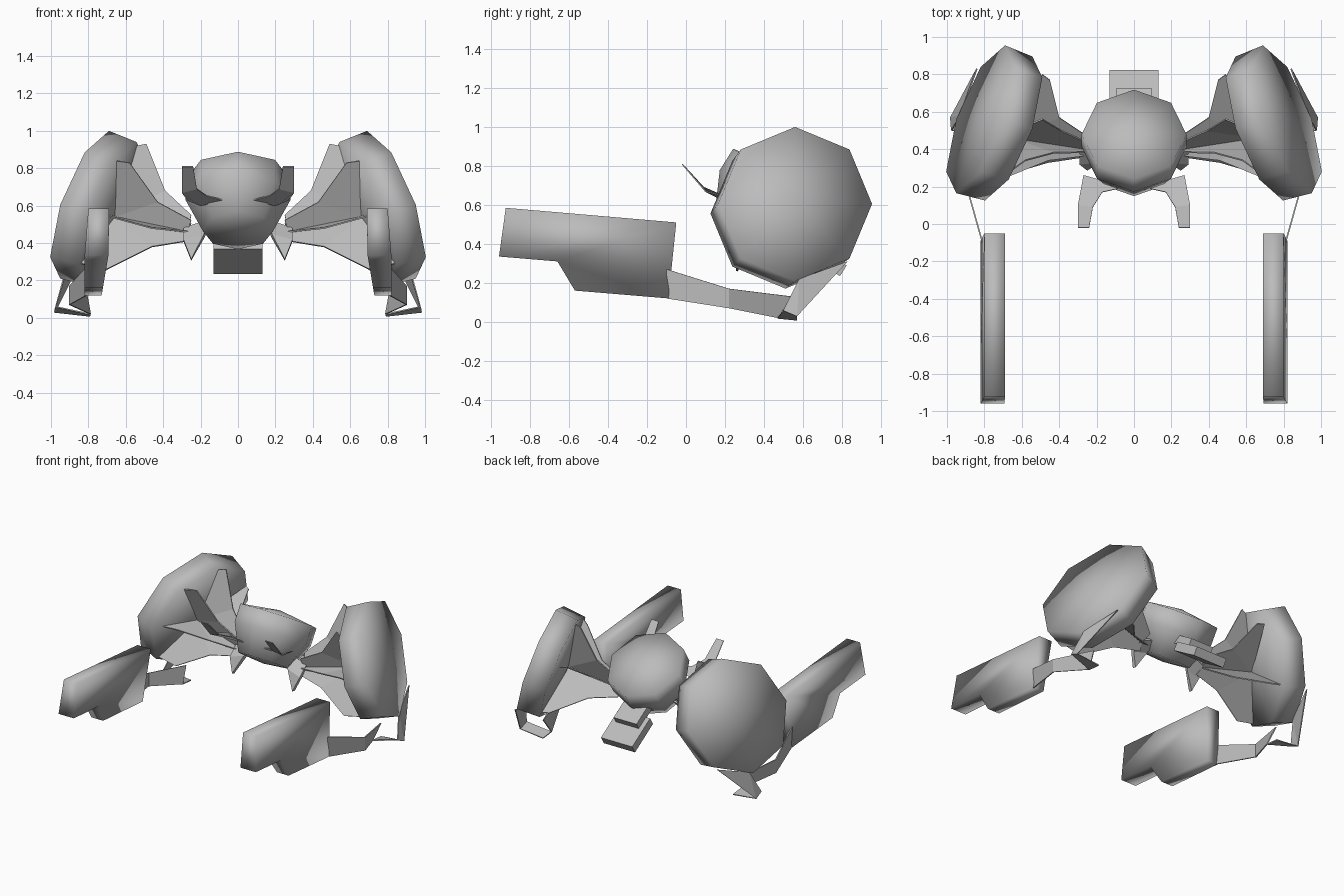
import bpy, bmesh, math
from mathutils import Vector

if "Cube" in bpy.data.objects:
    bpy.data.objects.remove(bpy.data.objects["Cube"])

grey = bpy.data.materials.new("hull grey")
grey.use_nodes = True
grey.diffuse_color = (0.5, 0.5, 0.5, 1)
grey.node_tree.nodes["Principled BSDF"].inputs["Base Color"].default_value = (0.5, 0.5, 0.5, 1)


def finish(name, bm, mirror=True, smooth=False, thick=0):
    bmesh.ops.recalc_face_normals(bm, faces=bm.faces)
    for face in bm.faces:
        face.smooth = smooth
    mesh = bpy.data.meshes.new(name)
    bm.to_mesh(mesh)
    bm.free()
    mesh.materials.append(grey)
    ob = bpy.data.objects.new(name, mesh)
    bpy.context.collection.objects.link(ob)
    if thick:
        mod = ob.modifiers.new("thickness", 'SOLIDIFY')
        mod.thickness, mod.offset = thick, 0
    if mirror:
        ob.modifiers.new("other side", 'MIRROR')


def plate(name, points, faces, thick=0.008):
    bm = bmesh.new()
    verts = [bm.verts.new(p) for p in points]
    for face in faces:
        bm.faces.new([verts[i] for i in face])
    finish(name, bm, thick=thick)


def lathe(bm, rings, place):
    """Octagonal shell from (radius, depth) rings; zero radius is a pole."""
    loops = []
    for r, d in rings:
        n = 8 if r else 1
        loops.append([bm.verts.new(place(r * math.cos(i * math.pi / 4),
                                         r * math.sin(i * math.pi / 4), d)) for i in range(n)])
    for a, b in zip(loops, loops[1:]):
        for i in range(8):
            j = (i + 1) % 8
            quad = [a[i % len(a)], a[j % len(a)], b[j % len(b)], b[i % len(b)]]
            bm.faces.new(list(dict.fromkeys(quad)))


# Side pods: thick octagonal discs leaning outward, down and forward
def pod_place(u, v, d):
    return (0.82 - 0.33 * (u + v) - 0.91 * d, 0.56 + u - 0.3 * d, 0.605 + v - 0.3 * d)

bm = bmesh.new()
lathe(bm, [(0, -0.03), (0.395, 0), (0.385, 0.165), (0, 0.2)], pod_place)
finish("side_pod", bm, smooth=True)

# Cockpit: octagonal drum with its axis tipped back
def drum_place(u, v, d):
    return (u, 0.48 + 0.85 * v - 0.53 * d, 0.74 - 0.53 * v - 0.85 * d)

bm = bmesh.new()
lathe(bm, [(0, -0.04), (0.28, 0), (0.28, 0.13), (0.19, 0.32), (0, 0.34)], drum_place)
finish("cockpit_drum", bm, mirror=False, smooth=True)

# Tail slab and its neck, lying parallel to the drum cap
def tilted_box(name, half_width, v0, v1, d0, d1):
    bm = bmesh.new()
    bmesh.ops.create_cube(bm, size=1)
    for v in bm.verts:
        x, y, z = v.co
        v.co = drum_place(2 * half_width * x, v0 + (y + 0.5) * (v1 - v0), d0 + (z + 0.5) * (d1 - d0))
    finish(name, bm, mirror=False)

tilted_box("tail_slab", 0.13, 0.28, 0.53, 0.20, 0.264)
tilted_box("tail_neck", 0.095, 0.12, 0.38, 0.15, 0.21)

# Prongs reaching forward from the cockpit cheeks
plate("cheek_prong",
      [(.30, -.02, .81), (.24, -.02, .81), (.22, .09, .69), (.30, .1, .67),
       (.17, .17, .655), (.08, .19, .63), (.2, .24, .60), (.27, .26, .63)],
      [(0, 1, 2, 3), (2, 4, 5, 6, 7, 3)], 0.006)

# Struts: fins fanning from the hub to the inside of the pod
hub = Vector((.27, .40, .46))
heart = Vector((.66, .46, .54))
fins = {"front_upper_fin": ((.65, .29, .84), (.58, .34, .83), (.43, .38, .62)),
        "top_fin": ((.54, .54, .92), (.49, .56, .93), (.39, .50, .68)),
        "rear_upper_fin": ((.49, .80, .71), (.45, .77, .71), (.40, .57, .58)),
        "front_fin": ((.82, .16, .58), (.68, .25, .54), (.46, .34, .48)),
        "front_lower_fin": ((.84, .26, .29), (.70, .26, .26), (.46, .33, .38)),
        "rear_lower_fin": ((.70, .78, .31), (.62, .74, .31), (.44, .53, .39))}
for name, (tip, edge, kink) in fins.items():
    root = hub.lerp(Vector(kink), 0.15) + (Vector(kink) - hub.lerp(heart, 0.4)) * 0.3
    root.x = 0.25
    plate(name, [hub, heart, tip, edge, kink, root], [(0, 1, 4, 5), (1, 2, 3, 4)])

# Hub joining the fins to the cockpit, with a short downward spike
plate("hub_bracket", [(.15, .42, .52), (.29, .40, .47), (.29, .33, .41), (.25, .30, .31), (.18, .34, .44)],
      [(0, 1, 2, 4), (2, 3, 4)], 0.03)

# Bracket hanging from the pod's lower rear edge, and the arm carrying the blade
plate("pod_bracket",
      [(.84, .83, .31), (.93, .58, .22), (.975, .50, .06), (.98, .57, .03), (.79, .57, .01), (.79, .47, .02)],
      [(0, 1, 3), (1, 2, 3), (2, 3, 4, 5)])
plate("blade_arm",
      [(.81, -.1, .27), (.81, -.1, .12), (.90, .22, .07), (.90, .22, .17), (.79, .47, .02), (.81, .54, .13)],
      [(0, 1, 2, 3), (3, 2, 4, 5)])

# Forward blades: stepped profile, narrowing towards the lower edge
profile = [(-.925, .585), (-.05, .51), (-.09, .12), (-.57, .16), (-.66, .31), (-.96, .335)]
bm = bmesh.new()
face = bm.faces.new([bm.verts.new((.69, y, z)) for y, z in profile])
out = bmesh.ops.extrude_face_region(bm, geom=[face])
for v in out["geom"]:
    if isinstance(v, bmesh.types.BMVert):
        v.co.x = .80 if v.co.z > .5 else .82
for v in bm.verts:
    if v.co.x < .75:
        v.co.x += max(0, .35 - v.co.z) * .17
finish("forward_blade", bm, smooth=True)
